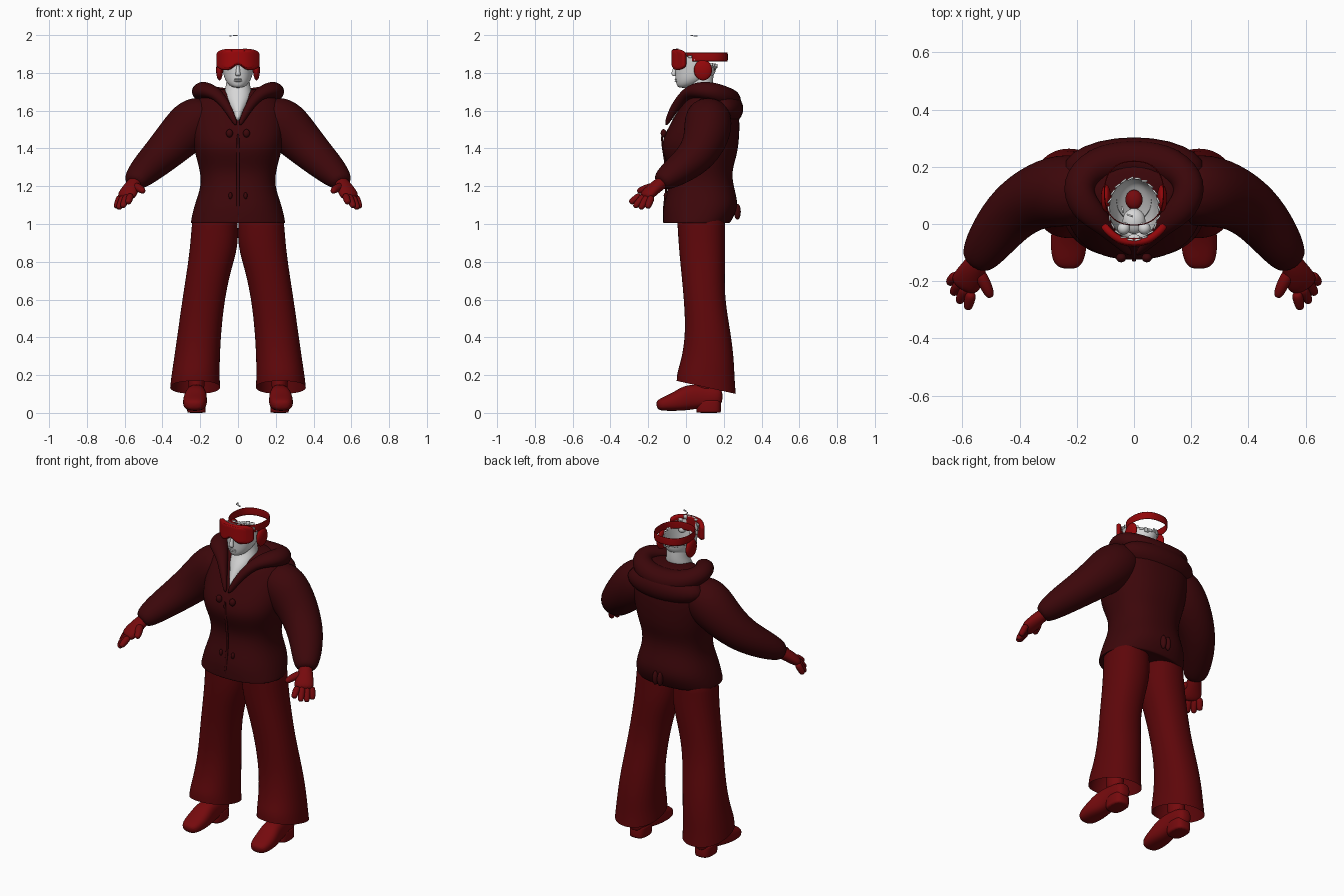
import bpy, bmesh, math, random
from mathutils import Vector, Matrix

random.seed(4)
cube = bpy.data.objects.get("Cube")
if cube:
    bpy.data.objects.remove(cube)


def material(name, r, g, b):
    m = bpy.data.materials.new(name)
    m.use_nodes = True
    m.diffuse_color = (r, g, b, 1)
    m.node_tree.nodes["Principled BSDF"].inputs["Base Color"].default_value = (r, g, b, 1)
    return m


JACKET = material("dark maroon cloth", .045, .002, .003)
TROUSERS = material("deep red cloth", .11, .002, .003)
LEATHER = material("red leather", .18, .003, .004)
FRAME = material("bright red plastic", .29, .002, .003)
LENS = material("red lens", .33, .002, .003)
SKIN = material("pale grey skin", .68, .68, .68)


def finish(name, bm, mat, mirror=False, subsurf=0, thick=0):
    """Turn a bmesh into a smooth object with its modifiers."""
    bmesh.ops.recalc_face_normals(bm, faces=bm.faces)
    mesh = bpy.data.meshes.new(name)
    bm.to_mesh(mesh)
    bm.free()
    mesh.materials.append(mat)
    for p in mesh.polygons:
        p.use_smooth = True
    ob = bpy.data.objects.new(name, mesh)
    bpy.context.collection.objects.link(ob)
    if mirror:
        ob.modifiers.new("mirror", "MIRROR").use_mirror_merge = False
    if thick:
        s = ob.modifiers.new("thickness", "SOLIDIFY")
        s.thickness, s.offset = thick, 0
    if subsurf:
        s = ob.modifiers.new("smooth", "SUBSURF")
        s.levels = s.render_levels = subsurf
    return ob


def loft(name, rings, mat, flat=False, power=2, sides=16, caps=(True, True),
         mirror=False, subsurf=2, thick=0):
    """Rings are (x, y, z, side radius, up radius[, slope]); flat rings are level."""
    bm = bmesh.new()
    loops = []
    pts = [Vector(r[:3]) for r in rings]
    for i, r in enumerate(rings):
        side, up = Vector((1, 0, 0)), Vector((0, 1, 0))
        if not flat:
            t = (pts[min(i + 1, len(pts) - 1)] - pts[max(i - 1, 0)]).normalized()
            side = t.cross(Vector((0, 0, 1))).normalized()
            up = side.cross(t)
        elif len(r) > 5:
            up = Vector((0, 1, r[5]))
        loop = []
        for k in range(sides):
            a = math.tau * k / sides
            c, s = math.cos(a), math.sin(a)
            c = math.copysign(abs(c) ** (2 / power), c)
            s = math.copysign(abs(s) ** (2 / power), s)
            loop.append(bm.verts.new(pts[i] + side * c * r[3] + up * s * r[4]))
        loops.append(loop)
    for a, b in zip(loops, loops[1:]):
        for k in range(sides):
            n = (k + 1) % sides
            bm.faces.new((a[k], a[n], b[n], b[k]))
    for use, loop in zip(caps, (loops[0], loops[-1])):
        if use:
            bm.faces.new(loop)
    return finish(name, bm, mat, mirror, subsurf, thick)


def ball(name, centre, size, mat, mirror=False):
    bm = bmesh.new()
    place = Matrix.Translation(centre) @ Matrix.Diagonal((*size, 1))
    bmesh.ops.create_uvsphere(bm, u_segments=24, v_segments=14, radius=1, matrix=place)
    return finish(name, bm, mat, mirror)


# Trousers: flared legs, open at slanted hems
loft("trouser_legs", [
    (.125, .08, 1.06, .115, .13), (.122, .08, 1, .125, .128), (.126, .085, .88, .13, .126),
    (.155, .09, .75, .118, .118), (.183, .097, .6, .114, .11), (.205, .118, .42, .117, .122),
    (.218, .115, .28, .124, .142), (.225, .105, .2, .13, .155, -.12),
    (.227, .107, .135, .135, .16, -.22)],
    TROUSERS, flat=True, power=2.2, caps=(True, False), mirror=True)

# Shoes with separate heels
loft("shoes", [
    (.232, -.157, .038, .034, .022), (.23, -.125, .045, .06, .036), (.228, -.05, .06, .066, .052),
    (.224, 0, .08, .06, .068), (.22, .08, .09, .05, .065), (.22, .16, .085, .05, .05),
    (.22, .195, .085, .03, .04)], LEATHER, power=2.5, mirror=True)
loft("shoe_heels", [(.22, .12, z, .05, .066) for z in (0, .004, .065, .07)],
     LEATHER, flat=True, power=3, mirror=True, subsurf=1)
loft("ankles", [(.22, .1, z, .045, .055) for z in (.09, .2, .32)],
     LEATHER, flat=True, mirror=True)

# Jacket body with a crisp flared hem, sleeves and hood
loft("jacket_body", [
    (0, .055, 1.012, .2, .13), (0, .055, 1.006, .246, .172), (0, .055, 1.004, .252, .178),
    (0, .062, 1.025, .25, .185), (0, .08, 1.1, .233, .203), (0, .08, 1.2, .195, .172),
    (0, .08, 1.28, .202, .163), (0, .075, 1.36, .225, .195), (0, .073, 1.43, .242, .208),
    (0, .098, 1.52, .25, .188), (0, .118, 1.6, .245, .162), (0, .125, 1.68, .21, .12),
    (0, .13, 1.72, .12, .08)],
    JACKET, flat=True, power=2.3, sides=24)
loft("sleeves", [
    (.12, .12, 1.61, .1, .09), (.23, .12, 1.545, .135, .142), (.325, .105, 1.447, .12, .122),
    (.42, .05, 1.352, .105, .1), (.495, -.045, 1.282, .089, .082),
    (.54, -.115, 1.235, .07, .062), (.556, -.14, 1.215, .045, .04)],
    JACKET, mirror=True)
half = [
    (.008, -.108, 1.52, .01, .012), (.05, -.068, 1.61, .02, .025), (.108, 0, 1.69, .036, .03),
    (.175, .055, 1.712, .058, .044), (.205, .14, 1.705, .062, .05), (.14, .21, 1.668, .068, .06)]
loft("hood_rim", half + [(0, .23, 1.64, .072, .075)]
     + [(-x, *rest) for x, *rest in reversed(half)], JACKET)
ball("hood_bag", (0, .195, 1.61), (.245, .108, .095), JACKET)
loft("front_placket", [(0, y + .003, z, .008, .006) for y, z in
                       ((-.128, 1.48), (-.133, 1.43), (-.094, 1.24), (-.122, 1.1), (-.12, 1.02))],
     JACKET, flat=True, sides=8, subsurf=1)
ball("drawstring_toggles", (.045, -.118, 1.48), (.018, .016, .022), JACKET, True)
ball("waist_toggles", (.04, -.106, 1.15), (.01, .012, .018), JACKET, True)
ball("back_tie", (.016, .272, 1.065), (.016, .018, .042), JACKET, True)

# Gloves: cuff and palm, four fingers, thumb
loft("glove_palms", [
    (.535, -.108, 1.232, .034, .034), (.556, -.145, 1.208, .042, .036),
    (.578, -.19, 1.17, .056, .034), (.6, -.225, 1.135, .056, .028)],
    LEATHER, sides=12, mirror=True)
for i, finger in enumerate(("index", "middle", "ring", "little")):
    f = i / 3
    base = Vector((.568, -.238, 1.155)).lerp(Vector((.622, -.18, 1.15)), f)
    tip = Vector((.582, -.295, 1.112)).lerp(Vector((.645, -.205, 1.085)), f)
    tip += Vector((.01, -.008, -.015)) * math.sin(f * math.pi)
    loft(finger + "_fingers", [(*base.lerp(tip, s), r, r) for s, r in
                               ((0, .021), (.5, .021), (.9, .018), (1.03, .011))],
         LEATHER, sides=8, mirror=True)
loft("thumbs", [(.55, -.16, 1.198, .026, .026), (.525, -.2, 1.192, .024, .024),
                (.507, -.24, 1.178, .021, .02), (.5, -.257, 1.17, .012, .012)],
     LEATHER, sides=8, mirror=True)

# Neck and chest skin showing in the collar
loft("neck", [
    (0, -.04, 1.535, .006, .055), (0, .01, 1.6, .038, .074), (0, .045, 1.66, .072, .08),
    (0, .07, 1.705, .074, .07), (0, .08, 1.74, .063, .066), (0, .08, 1.79, .062, .066)],
    SKIN, flat=True, caps=(True, False))

# Open-topped head shell with facial features
loft("head_shell", [
    (0, -.012, 1.722, .022, .026), (0, .005, 1.737, .048, .054), (0, .03, 1.765, .068, .085),
    (0, .045, 1.795, .077, .102, -.1), (0, .05, 1.835, .083, .108, -.2),
    (0, .052, 1.872, .088, .108, -.38)],
    SKIN, flat=True, sides=20, caps=(True, False), thick=.004)
loft("nose", [(0, -.054, 1.845, .008, .01), (0, -.062, 1.81, .011, .013),
              (0, -.067, 1.792, .016, .014), (0, -.06, 1.782, .012, .008)],
     SKIN, flat=True, sides=8)
for z in (1.757, 1.766):
    ball("lip", (0, -.048, z), (.022, .012, .005), SKIN)
ball("eyeballs", (.036, -.015, 1.855), (.022, .022, .022), SKIN, True)
ball("inner_mouth", (0, .01, 1.79), (.04, .045, .03), SKIN)
ball("tongue", (0, .085, 1.785), (.03, .035, .022), LEATHER)

# Loose pale hair flakes on the rim and two above the crown
bm = bmesh.new()
spots = [(-.04, .05, 1.995), (-.015, .03, 1.997)]
for k in range(22):
    a = math.tau * k / 22
    y = .108 * math.sin(a)
    spots.append((.088 * math.cos(a), .052 + y, 1.874 - .4 * y + random.uniform(-.01, .006)))
for x, y, z in spots:
    turn = Matrix.Rotation(math.atan2(y - .05, x) + random.uniform(-.4, .4), 4, "Z")
    high = .003 if z > 1.98 else random.uniform(.005, .014)
    bmesh.ops.create_cube(bm, size=2, matrix=Matrix.Translation((x, y, z)) @ turn
                          @ Matrix.Diagonal((.003, .011, high, 1)))
finish("hair_flakes", bm, SKIN)


def visor(name, mat, scale, push, thick):
    """Curved goggle sheet with rounded corners and a notch for the nose."""
    bm = bmesh.new()
    cols, rows = 24, 6
    grid = []
    for i in range(cols + 1):
        u = 2 * i / cols - 1
        x = .108 * u * scale
        corner = .022 * abs(u) ** 8
        low = 1.813 + .03 * math.exp(-(x / .03) ** 2) + corner
        high = 1.927 - corner
        mid = (low + high) / 2
        grid.append([bm.verts.new((x, -.062 + .06 * abs(x / .108) ** 2.5 - push,
                                   mid + (high - low) * scale * (j / rows - .5)))
                     for j in range(rows + 1)])
    for a, b in zip(grid, grid[1:]):
        for j in range(rows):
            bm.faces.new((a[j], b[j], b[j + 1], a[j + 1]))
    return finish(name, bm, mat, subsurf=1, thick=thick)


# Goggles, strap and ear pads
visor("goggle_frame", FRAME, 1, 0, .026)
visor("goggle_lens", LENS, .84, .012, .008)
loft("goggle_strap", [(0, .108, z, .104, .112) for z in (1.86, 1.885, 1.908)],
     FRAME, flat=True, power=2.4, sides=32, caps=(False, False), subsurf=1, thick=.004)
ball("ear_pads", (.098, .09, 1.815), (.018, .048, .055), FRAME, True)
